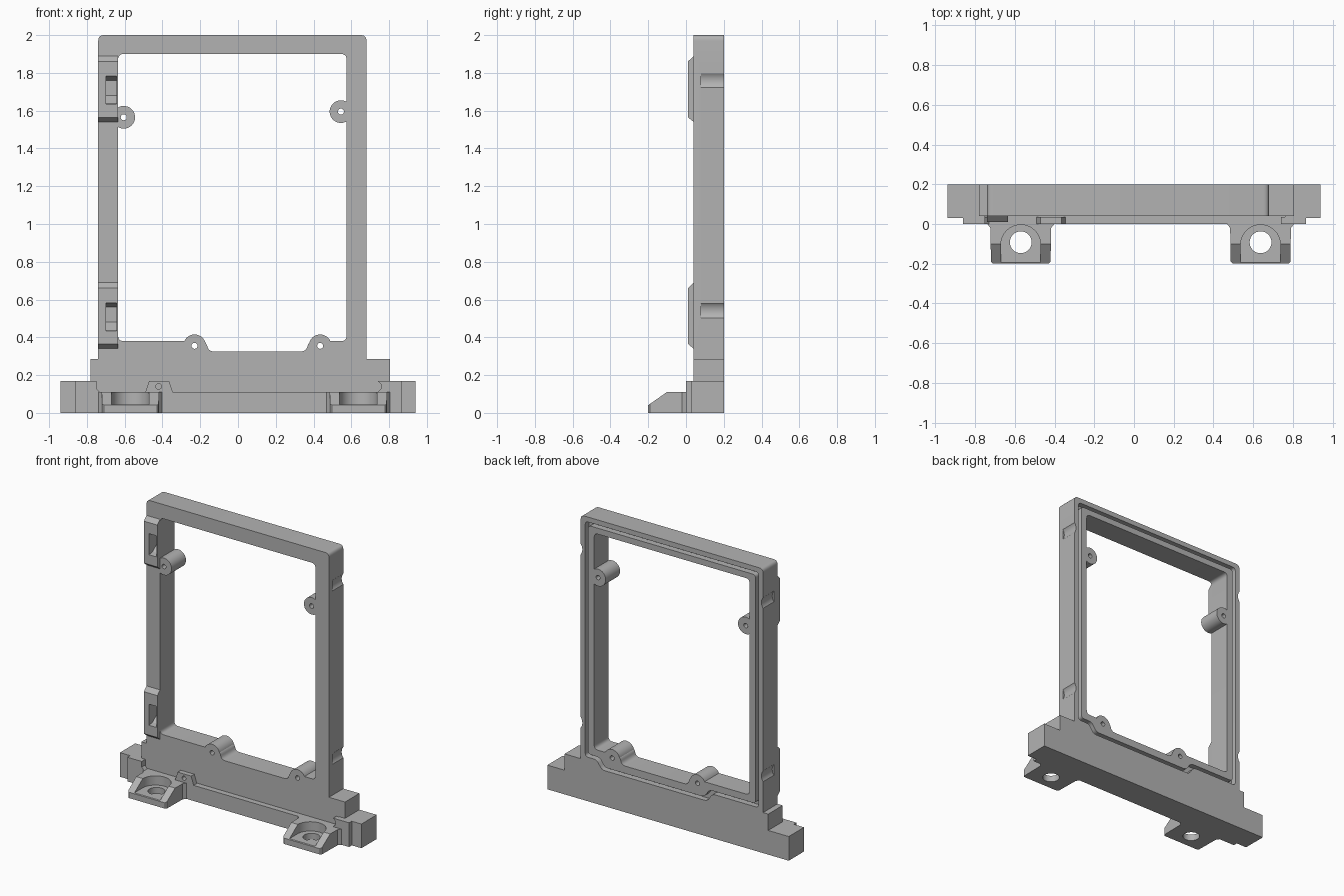
import bpy, bmesh, math
from mathutils import Vector

if "Cube" in bpy.data.objects:
    bpy.data.objects.remove(bpy.data.objects["Cube"])

grey = bpy.data.materials.new("plain grey")
grey.use_nodes = True
grey.diffuse_color = (0.45, 0.45, 0.45, 1)
grey.node_tree.nodes["Principled BSDF"].inputs["Base Color"].default_value = (0.45, 0.45, 0.45, 1)


def rounded(pts, r, steps=5):
    """Round every corner of a closed outline."""
    out = []
    for i, p in enumerate(pts):
        p = Vector(p)
        a, b = Vector(pts[i - 1]) - p, Vector(pts[(i + 1) % len(pts)]) - p
        pa = p + a.normalized() * min(r, a.length * 0.45)
        pb = p + b.normalized() * min(r, b.length * 0.45)
        for k in range(steps + 1):
            t = k / steps
            out.append(pa * (1 - t) ** 2 + p * 2 * t * (1 - t) + pb * t * t)
    return out


def rect(x0, x1, y0, y1):
    return [(x0, y0), (x1, y0), (x1, y1), (x0, y1)]


def circle(cx, cy, r, n=32):
    return [(cx + r * math.cos(2 * math.pi * i / n), cy + r * math.sin(2 * math.pi * i / n))
            for i in range(n)]


def prism(name, pts, axis, lo, hi):
    """Extrude a flat outline along an axis."""
    place = {"x": lambda a, b, t: (t, a, b),
             "y": lambda a, b, t: (a, t, b),
             "z": lambda a, b, t: (a, b, t)}[axis]
    bm = bmesh.new()
    ends = [[bm.verts.new(place(p[0], p[1], t)) for p in pts] for t in (lo, hi)]
    bm.faces.new(ends[0])
    bm.faces.new(ends[1][::-1])
    n = len(pts)
    for i in range(n):
        j = (i + 1) % n
        bm.faces.new((ends[0][i], ends[1][i], ends[1][j], ends[0][j]))
    bmesh.ops.recalc_face_normals(bm, faces=bm.faces)
    mesh = bpy.data.meshes.new(name)
    bm.to_mesh(mesh)
    bm.free()
    mesh.materials.append(grey)
    ob = bpy.data.objects.new(name, mesh)
    bpy.context.collection.objects.link(ob)
    return ob


def cut(ob, *tools):
    """Subtract the tools and discard them."""
    bpy.context.view_layer.objects.active = ob
    for tool in tools:
        tool.hide_render = True
        mod = ob.modifiers.new("cut", "BOOLEAN")
        mod.operation, mod.solver, mod.object = "DIFFERENCE", "EXACT", tool
        bpy.ops.object.modifier_apply(modifier=mod.name)
        bpy.data.objects.remove(tool)


parts = []

# Stepped body: upright frame, shoulder and wide base in one outline
top = rounded([(0.68, 1.5), (0.68, 2.0), (-0.74, 2.0), (-0.74, 1.5)], 0.03)[6:18]
body = prism("frame_body", [(-0.94, 0), (0.94, 0), (0.94, 0.17), (0.805, 0.17), (0.805, 0.285),
                            (0.68, 0.285)] + top +
             [(-0.74, 0.285), (-0.78, 0.285), (-0.78, 0.17), (-0.94, 0.17)], "y", 0.04, 0.2)

# Opening, leaving four screw bosses standing on its edge
bosses = [(-0.605, 1.565), (0.545, 1.595), (-0.23, 0.355), (0.435, 0.355)]
opening = prism("opening", rounded([(-0.635, 0.38), (-0.17, 0.38), (-0.155, 0.325), (0.36, 0.325),
                                    (0.375, 0.38), (0.575, 0.38), (0.575, 1.9), (-0.635, 1.9)], 0.03),
                "y", -0.1, 0.4)
cut(opening, *[prism("boss", circle(x, z, 0.06), "y", -0.2, 0.5) for x, z in bosses])
cut(body, opening, *[prism("hole", circle(x, z, 0.016, 16), "y", -0.1, 0.4) for x, z in bosses])


# Seal groove on the back, dropping under the lower bosses
def seal(d):
    return rounded([(-0.74 + d, 0.275 + d), (-0.38 + d, 0.275 + d), (-0.34 + d, 0.215 + d),
                    (0.55 - d, 0.215 + d), (0.59 - d, 0.275 + d), (0.68 - d, 0.275 + d),
                    (0.68 - d, 2 - d), (-0.74 + d, 2 - d)], 0.025)


groove = prism("groove", seal(0.035), "y", 0.16, 0.3)
cut(groove, prism("groove_core", seal(0.058), "y", 0.1, 0.4))
cut(body, groove)

# Shallow scoops on the outer sides
for x in (0.68 + 0.05, -0.74 - 0.05):
    cut(body, *[prism("scoop", circle(x, z, 0.063), "y", 0.08, 0.3) for z in (0.54, 1.76)])
parts.append(body)

# Front plate with a long recess and a small drilled tab
parts.append(prism("base_face", rect(-0.94, 0.94, 0, 0.17), "y", 0.03, 0.04))
cut(parts[-1], prism("recess", rect(-0.75, 0.76, 0.11, 0.3), "y", 0, 0.1))
plate = prism("front_plate", [(-0.86, 0), (0.865, 0), (0.865, 0.17), (0.74, 0.17), (0.76, 0.15),
                              (0.76, 0.13), (0.74, 0.11), (-0.345, 0.11), (-0.365, 0.17),
                              (-0.47, 0.17), (-0.49, 0.11), (-0.73, 0.11), (-0.75, 0.13),
                              (-0.75, 0.17), (-0.86, 0.17)], "y", 0, 0.035)
cut(plate, prism("tab_hole", circle(-0.42, 0.14, 0.015, 16), "y", -0.1, 0.1))
parts.append(plate)

# Mounting feet with sloped cheeks, round pocket and bolt hole
for side, cx in (("right", -0.57), ("left", 0.637)):
    half = [(0.17, 0.002), (0.153, -0.02), (0.15, -0.19), (0.14, -0.2)]
    outline = [(cx + x, y) for x, y in half] + [(cx - x, y) for x, y in half[::-1]]
    foot = prism(side + "_foot", outline, "z", 0, 0.11)
    slope = prism("slope", [(-0.21, 0.034), (-0.1, 0.111), (-0.1, 0.2), (-0.21, 0.2)], "x", cx - 1, cx + 1)
    arch = [(cx + 0.1 * math.cos(a), -0.104 + 0.1 * math.sin(a))
            for a in [math.pi * i / 20 for i in range(21)]]
    pocket = prism("pocket", arch + [(cx - 0.1, -0.3), (cx + 0.1, -0.3)], "z", 0.045, 0.3)
    cut(foot, slope, pocket, prism("bolt_hole", circle(cx, -0.092, 0.055), "z", -0.1, 0.2))
    parts.append(foot)

# Raised hinge pads on the right upright, each with a sloped pocket
for name, z in (("lower", 0.34), ("upper", 1.54)):
    pad = prism(name + "_pad", [(0.041, z), (0.01, z + 0.025), (0.01, z + 0.32), (0.041, z + 0.35)],
                "x", -0.74, -0.635)
    for ob in (pad, body):
        cut(ob, prism("slot", [(-0.02, z + 0.09), (0.05, z + 0.1), (0.1, z + 0.14), (0.1, z + 0.22),
                               (-0.02, z + 0.25)], "x", -0.7, -0.642))
    parts.append(pad)

# Smooth the curved walls and keep the edges crisp
for ob in parts:
    bpy.ops.object.select_all(action="DESELECT")
    ob.select_set(True)
    bpy.context.view_layer.objects.active = ob
    bpy.ops.object.shade_smooth_by_angle(angle=math.radians(30))
